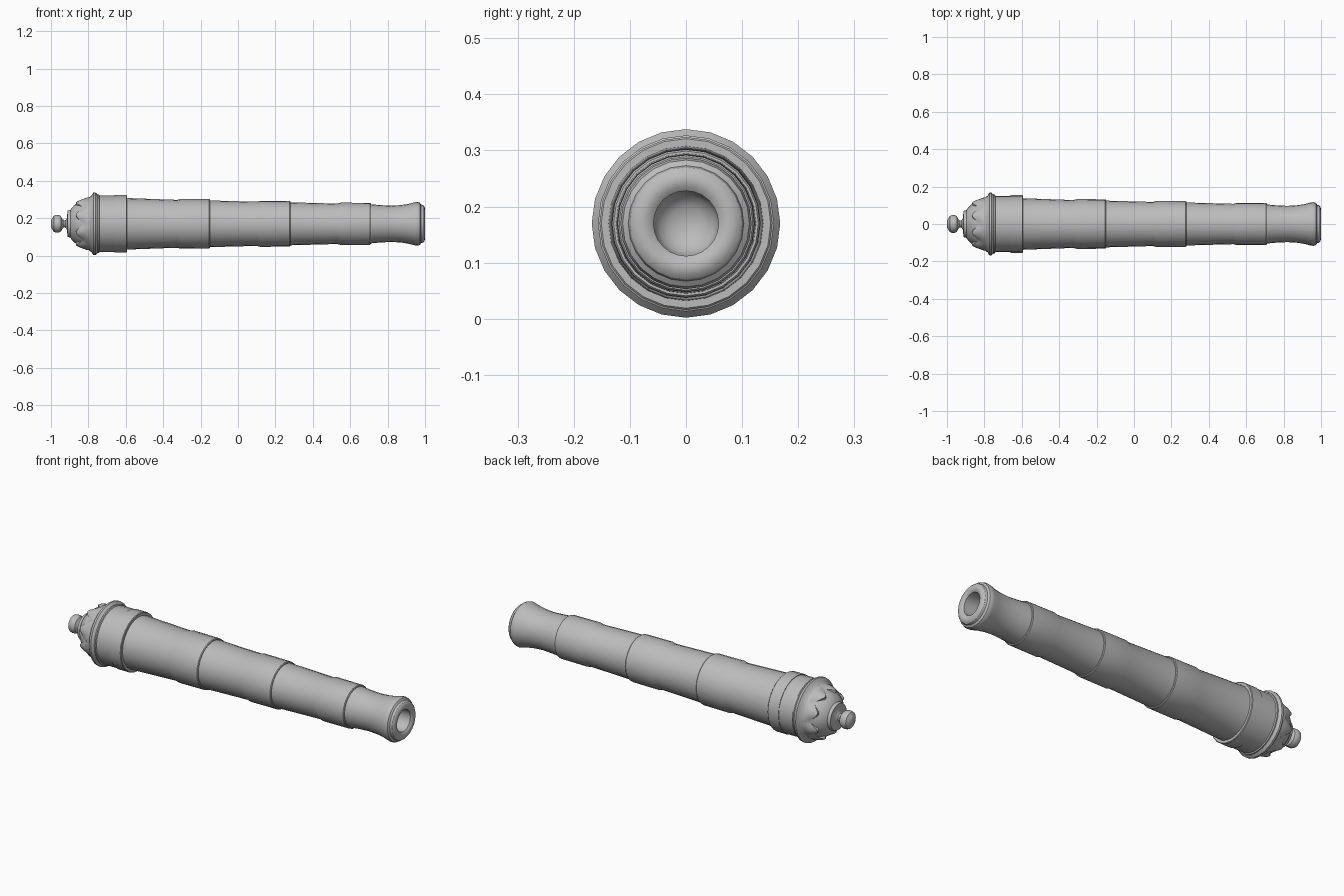
import bpy, bmesh, math

AXIS_Z = 0.17

cube = bpy.data.objects.get("Cube")
if cube:
    bpy.data.objects.remove(cube)

iron = bpy.data.materials.new("cast_iron_grey")
iron.use_nodes = True
GREY = (0.5, 0.5, 0.5, 1)
iron.diffuse_color = GREY
iron.node_tree.nodes["Principled BSDF"].inputs["Base Color"].default_value = GREY


def lathe(name, profile, sides=24, wave=None, angle=32):
    """Spin (x, radius) points about the barrel axis; wave shifts x by angle."""
    bm = bmesh.new()
    rings = []
    for i, (x, r) in enumerate(profile):
        if r == 0:
            rings.append([bm.verts.new((x, 0, AXIS_Z))] * sides)
            continue
        ring = []
        for k in range(sides):
            a = math.tau * k / sides
            dx = wave(i, a) if wave else 0
            ring.append(bm.verts.new((x + dx, r * math.sin(a), AXIS_Z + r * math.cos(a))))
        rings.append(ring)
    for lo, hi in zip(rings, rings[1:]):
        for k in range(sides):
            n = (k + 1) % sides
            loop = list(dict.fromkeys((lo[k], lo[n], hi[n], hi[k])))
            bm.faces.new(loop)
    bmesh.ops.recalc_face_normals(bm, faces=bm.faces)
    mesh = bpy.data.meshes.new(name)
    bm.to_mesh(mesh)
    bm.free()
    mesh.materials.append(iron)
    obj = bpy.data.objects.new(name, mesh)
    bpy.context.collection.objects.link(obj)
    bpy.ops.object.select_all(action="DESELECT")
    obj.select_set(True)
    bpy.context.view_layer.objects.active = obj
    bpy.ops.object.shade_smooth_by_angle(angle=math.radians(angle))
    return obj


# Rear knob, neck and domed breech up to the base ring
lathe("knob_and_breech", [
    (-1.0, 0), (-1.0, 0.018), (-0.993, 0.03), (-0.985, 0.043), (-0.975, 0.047),
    (-0.957, 0.047), (-0.947, 0.042), (-0.94, 0.027), (-0.93, 0.018),
    (-0.922, 0.02), (-0.914, 0.032), (-0.912, 0.07), (-0.896, 0.074),
    (-0.89, 0.084), (-0.875, 0.1), (-0.855, 0.115), (-0.835, 0.125),
    (-0.81, 0.133), (-0.78, 0.14), (-0.76, 0.14)])

# Scalloped leaf collar wrapped over the dome
lathe("leaf_collar", [
    (-0.85, 0.11), (-0.85, 0.124), (-0.83, 0.134), (-0.81, 0.14), (-0.78, 0.143)],
    sides=64, wave=lambda i, a: 0.016 * math.cos(8 * a) if i < 3 else 0)

# Base ring, the widest moulding
lathe("base_ring", [
    (-0.8, 0.138), (-0.79, 0.147), (-0.783, 0.152), (-0.773, 0.168), (-0.763, 0.168),
    (-0.75, 0.157), (-0.744, 0.157), (-0.74, 0.15)])

# Breech reinforce and its band
lathe("breech_reinforce", [(-0.76, 0.14), (-0.745, 0.151), (-0.6, 0.151), (-0.6, 0.13)])
lathe("breech_band", [
    (-0.66, 0.14), (-0.66, 0.154), (-0.597, 0.154), (-0.594, 0.151), (-0.594, 0.13)])

# Barrel sections, each a taper ending in a slightly raised sleeve
sections = [(-0.6, 0.138, -0.325, 0.128, -0.15, 0.132),
            (-0.155, 0.125, 0.1, 0.118, 0.28, 0.122),
            (0.275, 0.115, 0.53, 0.108, 0.71, 0.112)]
for n, (x0, r0, x1, r1, x2, r2) in enumerate(sections, 1):
    lathe(f"barrel_section_{n}", [
        (x0, r0 - 0.02), (x0, r0), (x1, r1), (x1 + 0.02, r2 + 0.001),
        (x2 - 0.004, r2), (x2, r2 - 0.003), (x2, r2 - 0.02)])

# Flared muzzle with a hollow bore
lathe("muzzle", [
    (0.705, 0.085), (0.705, 0.105), (0.76, 0.1), (0.82, 0.097), (0.87, 0.1), (0.91, 0.106),
    (0.945, 0.115), (0.96, 0.117), (0.972, 0.113), (0.979, 0.103), (0.99, 0.1),
    (0.997, 0.092), (1.0, 0.08), (0.998, 0.068), (0.99, 0.058), (0.72, 0.058),
    (0.7, 0.05), (0.685, 0.03), (0.68, 0)])
